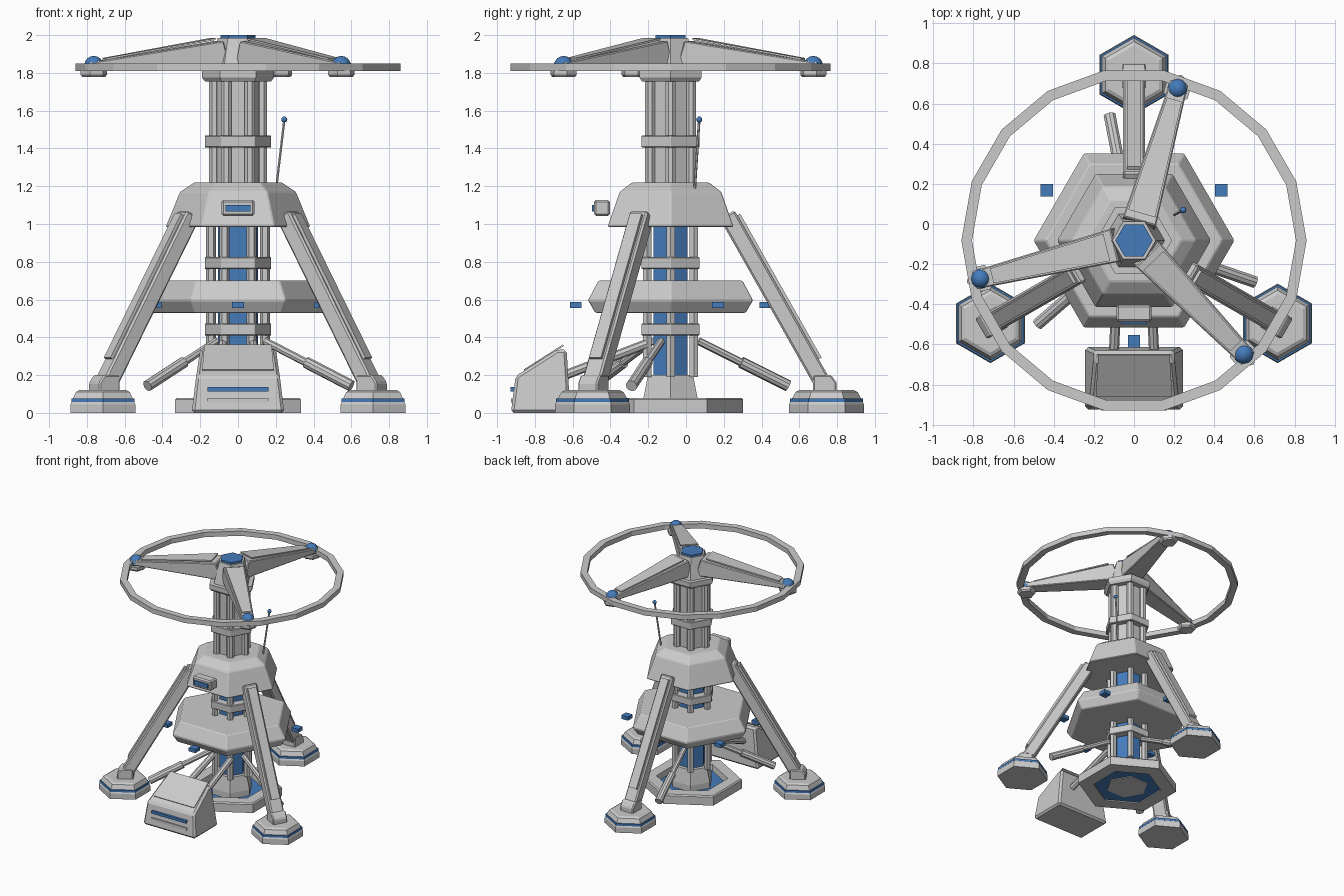
import bpy, bmesh, math
from mathutils import Vector, Matrix

if "Cube" in bpy.data.objects:
    bpy.data.objects.remove(bpy.data.objects["Cube"])

CY = -0.082                       # y of the machine's vertical axis
blue = bpy.data.materials.new("blue")
blue.diffuse_color = (0.06, 0.2, 0.5, 1)
blue.use_nodes = True
blue.node_tree.nodes["Principled BSDF"].inputs["Base Color"].default_value = blue.diffuse_color


def finish(name, bm, bevel=0, mat=None):
    bmesh.ops.recalc_face_normals(bm, faces=bm.faces)
    me = bpy.data.meshes.new(name)
    bm.to_mesh(me)
    bm.free()
    ob = bpy.data.objects.new(name, me)
    bpy.context.collection.objects.link(ob)
    if mat:
        me.materials.append(mat)
    if bevel:
        b = ob.modifiers.new("bevel", 'BEVEL')
        b.width, b.segments = bevel, 1
    return ob


def polar(r, deg, z):
    a = math.radians(deg)
    return Vector((r * math.cos(a), CY + r * math.sin(a), z))


def lathe(name, prof, n=6, turn=0, at=(0, CY), bevel=0, mat=None, closed=False):
    """n-sided stack of rings (radius, z); capped, or closed into a hoop"""
    bm = bmesh.new()
    rings = []
    for r, z in prof:
        ring = []
        for i in range(n):
            a = math.radians(turn) + math.tau * i / n
            ring.append(bm.verts.new((at[0] + r * math.cos(a), at[1] + r * math.sin(a), z)))
        rings.append(ring)
    pairs = list(zip(rings, rings[1:]))
    if closed:
        pairs.append((rings[-1], rings[0]))
    else:
        bm.faces.new(rings[0])
        bm.faces.new(rings[-1])
    for a, b in pairs:
        for i in range(n):
            j = (i + 1) % n
            bm.faces.new((a[i], a[j], b[j], b[i]))
    return finish(name, bm, bevel, mat)


def radial(name, pts, deg, bevel=0, mat=None):
    """side profile of (radius, z, half width) points, thickened and turned about the axis"""
    bm = bmesh.new()
    L = [bm.verts.new((r, w, z)) for r, z, w in pts]
    R = [bm.verts.new((r, -w, z)) for r, z, w in pts]
    bm.faces.new(L)
    bm.faces.new(R)
    for i in range(len(pts)):
        j = (i + 1) % len(pts)
        bm.faces.new((L[i], L[j], R[j], R[i]))
    bm.transform(Matrix.Translation((0, CY, 0)) @ Matrix.Rotation(math.radians(deg), 4, 'Z'))
    return finish(name, bm, bevel, mat)


def box(name, c, size, bevel=0, mat=None):
    bm = bmesh.new()
    bmesh.ops.create_cube(bm, size=1)
    bm.transform(Matrix.Translation(c) @ Matrix.Diagonal((*size, 1)))
    return finish(name, bm, bevel, mat)


def tube(name, a, b, r, n=8):
    a, b = Vector(a), Vector(b)
    d = b - a
    bm = bmesh.new()
    bmesh.ops.create_cone(bm, cap_ends=True, segments=n, radius1=r, radius2=r, depth=d.length)
    bm.transform(Matrix.Translation((a + b) / 2) @ d.to_track_quat('Z', 'Y').to_matrix().to_4x4())
    return finish(name, bm)


def ball(name, c, r, mat=blue):
    bm = bmesh.new()
    bmesh.ops.create_uvsphere(bm, u_segments=12, v_segments=8, radius=r)
    bm.transform(Matrix.Translation(c))
    ob = finish(name, bm, 0, mat)
    for p in ob.data.polygons:
        p.use_smooth = True


# base ring, glowing floor and pedestal
lathe("base_ring", [(0.385, 0), (0.385, 0.07), (0.375, 0.08), (0.275, 0.08), (0.265, 0)], turn=30, closed=True)
lathe("base_glow", [(0.275, 0.01), (0.275, 0.03)], turn=30, mat=blue)
lathe("pedestal", [(0.165, 0.005), (0.165, 0.08), (0.138, 0.2)])

# lower column: blue core, rods, clamps
lathe("core", [(0.105, 0.19), (0.105, 1.0)], mat=blue)
for k in range(6):
    p = polar(0.143, 60 * k, 0)
    lathe("column_rod", [(0.026, 0.19), (0.026, 1.0)], at=p.xy)
    p = polar(0.125, 60 * k, 0)
    lathe("mast_rod", [(0.03, 1.2), (0.03, 1.78)], n=8, turn=22.5, at=p.xy)
for z in (0.442, 0.793, 1.437):
    lathe("clamp", [(0.178, z - 0.031), (0.178, z + 0.031)], bevel=0.004)
lathe("mast", [(0.125, 1.2), (0.125, 1.78)])

# middle disc with blue markers
lathe("middle_disc", [(0.46, 0.53), (0.5, 0.59), (0.5, 0.603), (0.44, 0.7)], bevel=0.006)
for k in range(6):
    box("disc_marker", polar(0.502, 30 + 60 * k, 0.571), (0.062, 0.062, 0.03), mat=blue)

# shoulder collar and control box
lathe("collar", [(0.385, 0.985), (0.31, 1.17), (0.235, 1.22)], bevel=0.006)
box("control_box", (0, -0.445, 1.085), (0.174, 0.084, 0.084), bevel=0.01)
box("control_screen", (0, -0.488, 1.084), (0.13, 0.02, 0.034), mat=blue)

# antenna
tube("antenna", (0.2, 0.045, 1.17), (0.245, 0.07, 1.55), 0.007, 6)
ball("antenna_tip", (0.245, 0.07, 1.553), 0.016)

# three legs with feet
for deg in (90, 210, 330):
    p = polar(0.826, deg, 0).xy
    lathe("foot", [(0.198, 0), (0.198, 0.045), (0.165, 0.11), (0.145, 0.12)], turn=30, at=p)
    lathe("foot_band", [(0.193, 0.057), (0.193, 0.075)], turn=30, at=p, mat=blue)
    radial("ankle", [(0.755, 0.11, 0.06), (0.88, 0.11, 0.06), (0.88, 0.16, 0.06),
                     (0.85, 0.2, 0.06), (0.755, 0.2, 0.06)], deg, bevel=0.008)
    # run outward-normal and along-leg directions in the (radius, z) plane
    lo, hi = Vector((0.815, 0.14)), Vector((0.3, 1.05))
    t = (hi - lo).normalized()
    nrm = Vector((t.y, -t.x))
    ends = (lo - nrm * 0.045, lo + nrm * 0.045, hi + nrm * 0.045, hi - nrm * 0.045)
    radial("leg", [(*e, 0.055) for e in ends], deg, bevel=0.01)
    a, b = lo + t * 0.14, hi - t * 0.03
    ends = (a + nrm * 0.043, a + nrm * 0.062, b + nrm * 0.062, b + nrm * 0.043)
    radial("leg_plate", [(*e, 0.036) for e in ends], deg)

# side pistons
for deg in (101, 221, 341):
    tube("piston_rod", polar(0.15, deg, 0.38), polar(0.42, deg, 0.248), 0.021)
    tube("piston_barrel", polar(0.38, deg, 0.268), polar(0.635, deg, 0.143), 0.031, 10)

# console in front with sloped panel, light strip and slot
radial("console", [(0.845, 0, 0.245), (0.82, 0.195, 0.222), (0.6, 0.335, 0.2),
                   (0.55, 0.335, 0.2), (0.53, 0, 0.245)], 270, bevel=0.015)
radial("console_panel", [(0.772, 0.222, 0.19), (0.777, 0.23, 0.19), (0.57, 0.362, 0.178),
                         (0.565, 0.354, 0.178)], 270)
box("console_light", (0, -0.914, 0.125), (0.325, 0.03, 0.022), mat=blue)
box("console_slot", (0, -0.917, 0.066), (0.33, 0.02, 0.022))
for s in (-1, 1):
    tube("console_pipe", (0.1 * s, -0.64, 0.2), (0.08 * s, -0.21, 0.365), 0.025)

# rotor hub
lathe("hub_base", [(0.175, 1.755), (0.19, 1.775), (0.19, 1.81)])
lathe("hub", [(0.155, 1.80), (0.145, 1.84), (0.108, 1.985)])
lathe("hub_cap", [(0.093, 1.975), (0.093, 2.0)], mat=blue)

# rotor rim, arms, tip lights and pads
lathe("rim", [(0.86, 1.81), (0.86, 1.85), (0.807, 1.85), (0.807, 1.81)], n=18, closed=True)
for deg in (74, 194, 314):
    radial("arm", [(0.06, 1.83, 0.085), (0.82, 1.82, 0.045), (0.82, 1.855, 0.045),
                   (0.10, 1.97, 0.085)], deg, bevel=0.006)
    radial("arm_plate", [(0.14, 1.974, 0.07), (0.14, 1.984, 0.07), (0.73, 1.879, 0.038),
                         (0.73, 1.869, 0.038)], deg)
    p = polar(0.787, deg, 1.84)
    ball("tip_light", p, 0.05)
    lathe("tip_pad", [(0.062, 1.778), (0.072, 1.79), (0.072, 1.815)], turn=deg, at=p.xy)
